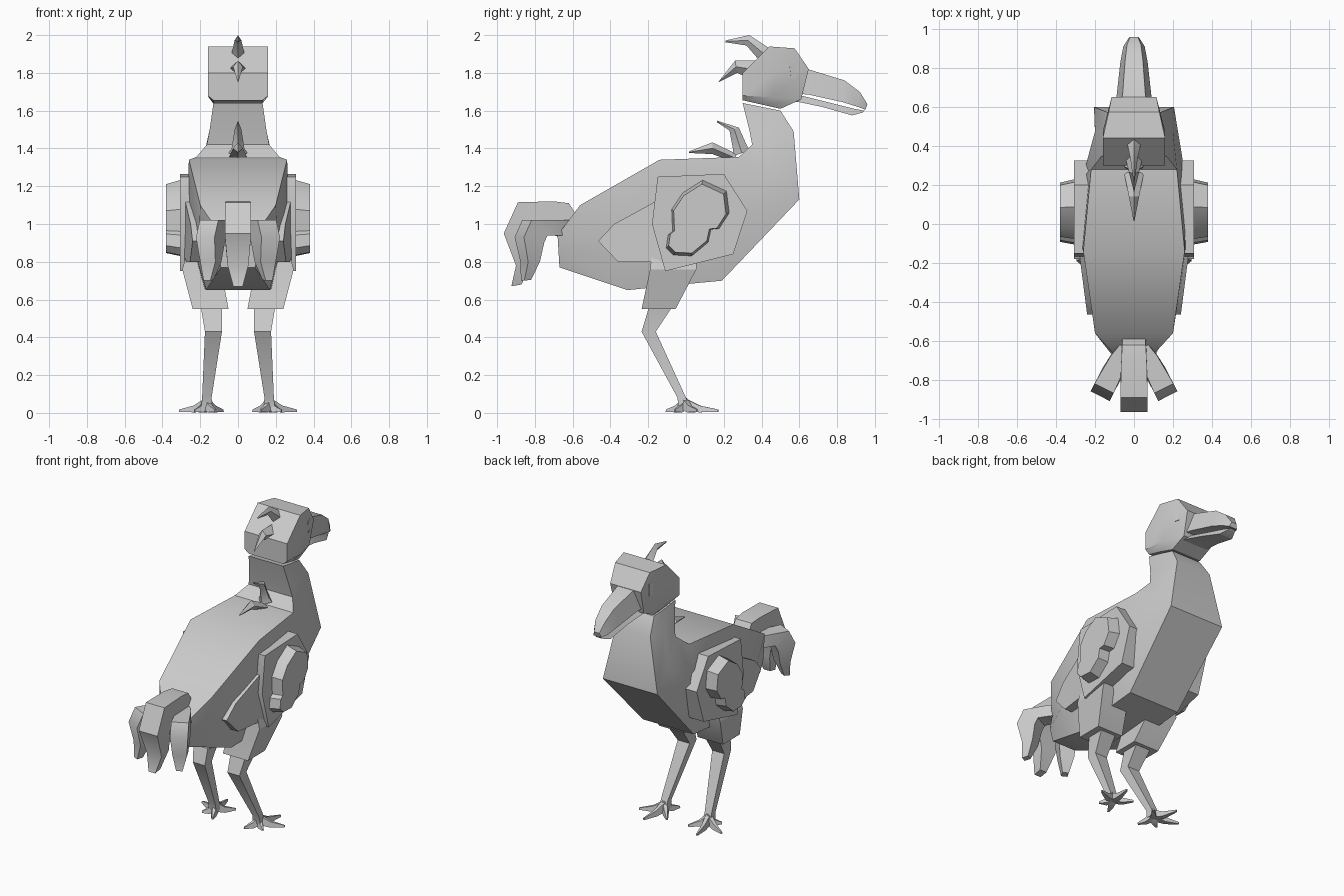
import bpy, bmesh, math
from mathutils import Vector

cube = bpy.data.objects.get("Cube")
if cube:
    bpy.data.objects.remove(cube, do_unlink=True)

grey = bpy.data.materials.new("plain grey")
grey.use_nodes = True
grey.diffuse_color = (0.6, 0.6, 0.6, 1)
grey.node_tree.nodes["Principled BSDF"].inputs["Base Color"].default_value = (0.6, 0.6, 0.6, 1)


def loft(name, rings, mirror=False, angle=30):
    """Skin a list of equal-length point rings and cap both ends."""
    bm = bmesh.new()
    rows = [[bm.verts.new(p) for p in ring] for ring in rings]
    n = len(rows[0])
    for a, b in zip(rows, rows[1:]):
        for i in range(n):
            j = (i + 1) % n
            bm.faces.new((a[i], a[j], b[j], b[i]))
    bm.faces.new(rows[0][::-1])
    bm.faces.new(rows[-1])
    bmesh.ops.recalc_face_normals(bm, faces=bm.faces)
    mesh = bpy.data.meshes.new(name)
    bm.to_mesh(mesh)
    bm.free()
    obj = bpy.data.objects.new(name, mesh)
    bpy.context.collection.objects.link(obj)
    mesh.materials.append(grey)
    bpy.ops.object.select_all(action='DESELECT')
    obj.select_set(True)
    bpy.context.view_layer.objects.active = obj
    bpy.ops.object.shade_smooth_by_angle(angle=math.radians(angle))
    if mirror:
        obj.modifiers.new("Mirror", 'MIRROR')
    return obj


def section(back, front, mid):
    """Six-sided symmetric ring from (y, z, half width) at each edge."""
    (y0, z0, w0), (y1, z1, w1) = back, front
    ym, zm = (y0 + y1) / 2, (z0 + z1) / 2
    return [(-w0, y0, z0), (w0, y0, z0), (mid, ym, zm),
            (w1, y1, z1), (-w1, y1, z1), (-mid, ym, zm)]


def box_ring(x0, x1, y0, y1, z):
    return [(x0, y0, z), (x1, y0, z), (x1, y1, z), (x0, y1, z)]


def plate(name, outline, x0, x1, taper=1.0, shear=0.0):
    """Mirrored side plate cut from a (y, z) outline."""
    cy = sum(p[0] for p in outline) / len(outline)
    cz = sum(p[1] for p in outline) / len(outline)
    rings = []
    for x, s in ((x0, 1), (x1, taper)):
        rings.append([(x + shear * (y - outline[0][0]), cy + (y - cy) * s, cz + (z - cz) * s)
                      for y, z in outline])
    return loft(name, rings, True)


def spike(name, pairs, width):
    """Diamond-section crest spike from (upper, lower) edge pairs, base to tip."""
    rings = []
    for k, ((ya, za), (yb, zb)) in enumerate(pairs):
        w = width * (1 - k / (len(pairs) - 0.9))
        ym, zm = (ya + yb) / 2, (za + zb) / 2
        rings.append([(0, ya, za), (w, ym, zm), (0, yb, zb), (-w, ym, zm)])
    loft(name, rings)


def feather(name, pairs, widths, x=0.0, turn=0.0, mirror=False, pivot=-0.66):
    """Drooping tail feather from (outer, inner) edge pairs, fanned about its root."""
    c, s = math.cos(turn), math.sin(turn)
    rings = []
    for pair, w in zip(pairs, widths):
        pts = [(sx * w, y, z) for (y, z), sx in
               ((pair[0], -1), (pair[0], 1), (pair[1], 1), (pair[1], -1))]
        rings.append([(x + px * c - (py - pivot) * s, pivot + px * s + (py - pivot) * c, pz)
                      for px, py, pz in pts])
    loft(name, rings, mirror, 40)


# Body and neck
loft("body_and_neck", [
    section((-0.68, 0.94, 0.09), (-0.67, 0.77, 0.09), 0.11),
    section((-0.56, 1.10, 0.20), (-0.31, 0.65, 0.17), 0.21),
    section((-0.14, 1.34, 0.26), (-0.02, 0.68, 0.19), 0.275),
    section((0.28, 1.355, 0.22), (0.19, 0.70, 0.19), 0.265),
    section((0.35, 1.42, 0.165), (0.60, 1.13, 0.205), 0.20),
    section((0.335, 1.50, 0.15), (0.57, 1.49, 0.13), 0.15),
    section((0.30, 1.64, 0.13), (0.50, 1.60, 0.11), 0.125)])

# Head
loft("head", [
    section((0.30, 1.655, 0.13), (0.50, 1.61, 0.11), 0.125),
    section((0.30, 1.68, 0.16), (0.61, 1.66, 0.11), 0.155),
    section((0.30, 1.80, 0.16), (0.65, 1.82, 0.115), 0.16),
    section((0.44, 1.94, 0.16), (0.575, 1.93, 0.13), 0.145)])

# Upper and lower beak
def beak(name, stations):
    loft(name, [[(-w * 0.65, y, zt), (w * 0.65, y, zt), (w, y - 0.01, zb), (-w, y - 0.01, zb)]
                for y, zt, zb, w in stations])

beak("upper_beak", [(0.60, 1.83, 1.69, 0.10), (0.66, 1.815, 1.685, 0.09), (0.84, 1.76, 1.645, 0.07),
                    (0.92, 1.70, 1.62, 0.055), (0.96, 1.635, 1.605, 0.03)])
beak("lower_beak", [(0.52, 1.68, 1.655, 0.10), (0.61, 1.68, 1.645, 0.09), (0.73, 1.65, 1.62, 0.07),
                    (0.89, 1.61, 1.575, 0.05), (0.945, 1.60, 1.59, 0.025)])

# Eyes
plate("eyes", [(0.545, 1.85), (0.585, 1.86), (0.585, 1.77), (0.555, 1.77)], 0.10, 0.142, 0.9, -0.25)

# Crest and nape spikes
spike("upper_crest", [((0.47, 1.92), (0.40, 1.85)), ((0.435, 1.935), (0.385, 1.87)),
                      ((0.335, 2.0), (0.32, 1.945)), ((0.21, 1.972), (0.21, 1.962))], 0.05)
spike("lower_crest", [((0.39, 1.865), (0.34, 1.77)), ((0.26, 1.865), (0.27, 1.80)),
                      ((0.175, 1.757), (0.172, 1.75))], 0.05)
spike("upper_nape_spike", [((0.34, 1.39), (0.25, 1.36)), ((0.325, 1.41), (0.25, 1.39)),
                           ((0.28, 1.51), (0.23, 1.495)), ((0.165, 1.547), (0.165, 1.538))], 0.05)
spike("lower_nape_spike", [((0.27, 1.37), (0.25, 1.33)), ((0.14, 1.432), (0.14, 1.37)),
                           ((0.015, 1.384), (0.015, 1.376))], 0.05)

# Wings, layered from the tip inward
plate("wing_tips", [(-0.12, 1.14), (-0.16, 1.12), (-0.38, 1.0), (-0.465, 0.91),
                    (-0.36, 0.80), (-0.11, 0.80)], 0.20, 0.285, 1.0, 0.13)
plate("wings", [(-0.15, 1.25), (0.20, 1.265), (0.325, 1.07), (0.25, 0.84),
                (-0.11, 0.75), (-0.18, 1.0)], 0.20, 0.308)
plate("wing_covers", [(0.09, 1.24), (0.22, 1.18), (0.235, 1.06), (0.18, 0.975), (0.135, 0.97),
                      (0.12, 0.90), (0.03, 0.825), (-0.07, 0.83), (-0.11, 0.87), (-0.10, 0.94),
                      (-0.075, 0.96), (-0.08, 1.08), (-0.02, 1.17)], 0.28, 0.38, 0.88)

# Tail feathers
feather("middle_tail_feather",
        [((-0.62, 1.11), (-0.55, 1.0)), ((-0.70, 1.12), (-0.69, 1.01)), ((-0.89, 1.115), (-0.79, 1.0)),
         ((-0.965, 0.95), (-0.83, 0.93)), ((-0.90, 0.78), (-0.82, 0.80)), ((-0.925, 0.67), (-0.87, 0.68))],
        [0.06, 0.065, 0.07, 0.07, 0.055, 0.025])
feather("side_tail_feathers",
        [((-0.63, 1.02), (-0.62, 0.92)), ((-0.70, 1.02), (-0.68, 0.94)), ((-0.865, 1.02), (-0.77, 0.94)),
         ((-0.91, 0.93), (-0.79, 0.90)), ((-0.88, 0.80), (-0.81, 0.80)), ((-0.89, 0.70), (-0.85, 0.705))],
        [0.03, 0.045, 0.055, 0.055, 0.045, 0.02], 0.06, math.radians(27), True)

# Thighs and shanks
loft("thighs", [box_ring(0.10, 0.27, -0.18, 0.06, 0.85),
                box_ring(0.09, 0.295, -0.19, 0.055, 0.76),
                box_ring(0.05, 0.24, -0.235, -0.055, 0.55)], True)
loft("shanks", [box_ring(0.085, 0.20, -0.19, -0.06, 0.58),
                box_ring(0.085, 0.175, -0.235, -0.16, 0.43),
                box_ring(0.14, 0.19, -0.045, 0.00, 0.08),
                box_ring(0.135, 0.195, -0.04, 0.02, 0.03)], True)

# Toes
ankle = Vector((0.165, -0.01, 0.05))
toe_tips = {"front": (0.20, 0.17), "outer": (0.31, 0.06), "inner": (0.08, 0.09),
            "back_outer": (0.23, -0.06), "back": (0.12, -0.105)}
for side, (tx, ty) in toe_tips.items():
    tip = Vector((tx, ty, 0.012))
    across = Vector((ankle.y - ty, tx - ankle.x, 0)).normalized()
    up = Vector((0, 0, 1))
    rings = []
    for t, w, h in ((0, 0.025, 0.03), (0.45, 0.017, 0.018), (1, 0.006, 0.006)):
        p = ankle.lerp(tip, t)
        p.z = max(h + 0.002, p.z - 0.012 * math.sin(math.pi * t))
        rings.append([p + across * w - up * h, p + across * w * 0.6 + up * h,
                      p - across * w * 0.6 + up * h, p - across * w - up * h])
    loft(side + "_toes", rings, True)
